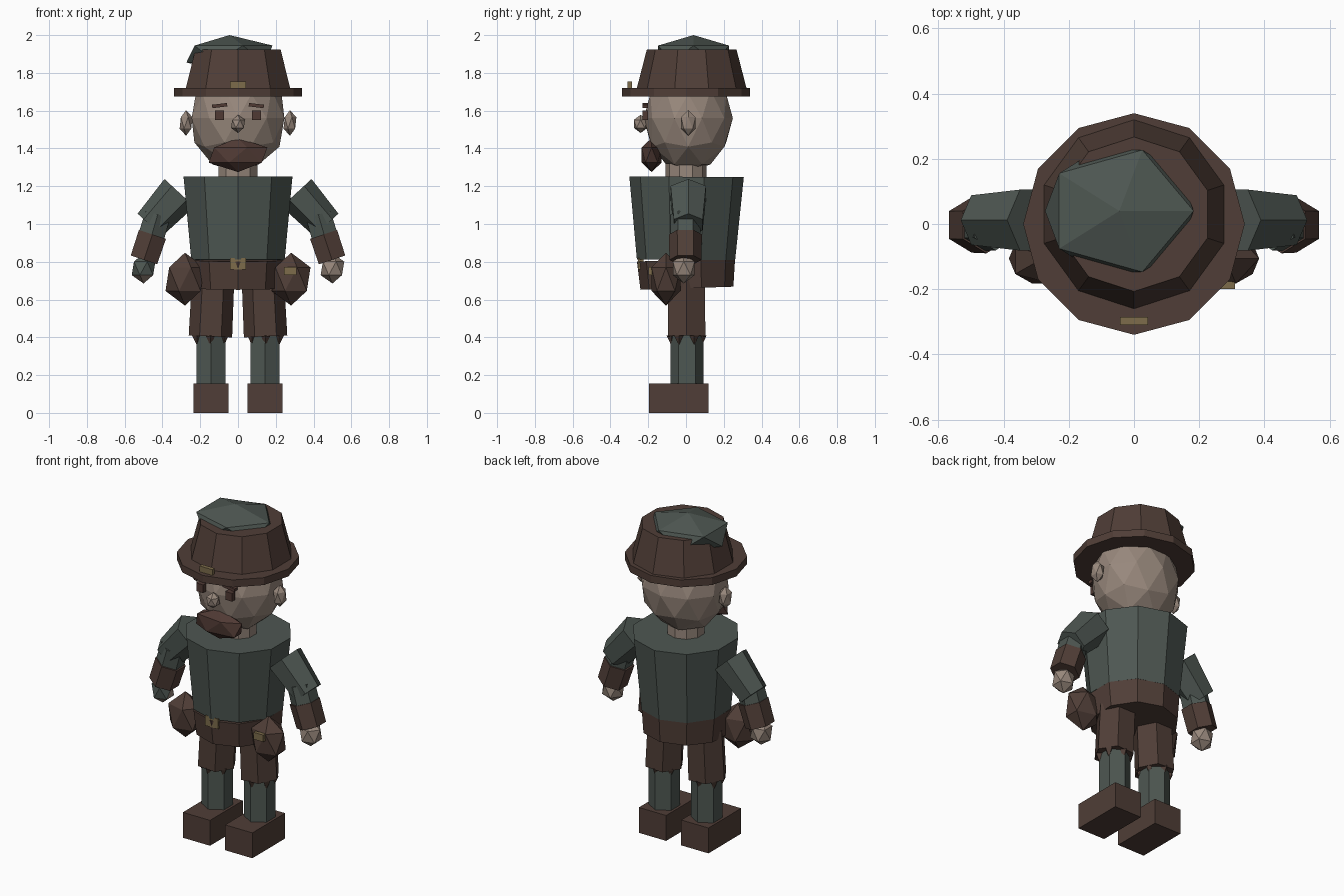
import bpy, bmesh, math
from mathutils import Matrix, Vector

cube = bpy.data.objects.get("Cube")
if cube:
    bpy.data.objects.remove(cube, do_unlink=True)

X, Y = Vector((1, 0, 0)), Vector((0, 1, 0))


def material(name, rgb):
    m = bpy.data.materials.new(name)
    m.use_nodes = True
    m.diffuse_color = (*rgb, 1)
    bsdf = m.node_tree.nodes["Principled BSDF"]
    bsdf.inputs["Base Color"].default_value = (*rgb, 1)
    bsdf.inputs["Roughness"].default_value = 0.8
    return m


leather = material("brown_leather", (0.08, 0.048, 0.038))
cloth = material("grey_green_cloth", (0.076, 0.095, 0.084))
skin = material("skin", (0.314, 0.246, 0.202))
brass = material("dull_brass", (0.205, 0.15, 0.07))
hair = material("dark_brown_hair", (0.08, 0.042, 0.034))


def finish(bm, name, mat):
    bmesh.ops.recalc_face_normals(bm, faces=bm.faces)
    me = bpy.data.meshes.new(name)
    bm.to_mesh(me)
    bm.free()
    me.materials.append(mat)
    ob = bpy.data.objects.new(name, me)
    bpy.context.collection.objects.link(ob)
    return ob


def box(name, mat, centre, size, tilt=0):
    bm = bmesh.new()
    mx = (Matrix.Translation(centre) @ Matrix.Rotation(tilt, 4, 'Y')
          @ Matrix.Diagonal((*size, 1)))
    bmesh.ops.create_cube(bm, size=1, matrix=mx)
    return finish(bm, name, mat)


def gem(name, mat, centre, scale, level=1):
    """Faceted ball stretched along each axis."""
    bm = bmesh.new()
    mx = Matrix.Translation(centre) @ Matrix.Diagonal((*scale, 1))
    bmesh.ops.create_icosphere(bm, subdivisions=level, radius=1, matrix=mx)
    return finish(bm, name, mat)


def tube(name, mat, sides, start, end, r1, r2, side=X):
    """Tapered prism from start to end; its corners begin square to 'side'."""
    a, b = Vector(start), Vector(end)
    z = (b - a).normalized()
    x = (side - z * side.dot(z)).normalized()
    rot = Matrix((x, z.cross(x), z)).transposed().to_4x4()
    bm = bmesh.new()
    bmesh.ops.create_cone(bm, cap_ends=True, segments=sides, radius1=r1,
                          radius2=r2, depth=(b - a).length,
                          matrix=Matrix.Translation((a + b) / 2) @ rot)
    return finish(bm, name, mat)


# Torso, hips and belt buckle
tube("torso", cloth, 10, (0, 0, 0.81), (0, 0.003, 1.25), 0.26, 0.303)
tube("hips", leather, 10, (0, 0.005, 0.66), (0, 0, 0.81), 0.246, 0.26)
box("belt_buckle", brass, (0, -0.24, 0.79), (0.086, 0.03, 0.062))

# Head
tube("neck", skin, 10, (0, 0, 1.22), (0, 0, 1.32), 0.108, 0.108)
gem("head", skin, (0, 0.012, 1.56), (0.258, 0.236, 0.287), 2)
gem("nose", skin, (0, -0.24, 1.53), (0.042, 0.042, 0.048))
gem("beard", hair, (0, -0.182, 1.365), (0.174, 0.062, 0.09))

# Hat with a cloth patch bulging out of the crown
tube("hat_brim", leather, 12, (0, 0, 1.675), (0, 0, 1.72), 0.34, 0.34)
tube("hat_crown", leather, 10, (0, 0.03, 1.72), (0, 0.03, 1.925), 0.29, 0.237)
box("hat_clasp", brass, (0, -0.298, 1.737), (0.086, 0.024, 0.036))
gem("hat_patch", cloth, (-0.045, 0.04, 1.9), (0.255, 0.22, 0.1))

for s, label in ((1, "left_"), (-1, "right_")):
    # Face details
    gem(label + "ear", skin, (s * 0.275, 0.012, 1.535), (0.038, 0.045, 0.068))
    box(label + "eye", hair, (s * 0.098, -0.215, 1.575), (0.046, 0.03, 0.05))
    box(label + "brow", hair, (s * 0.097, -0.215, 1.627), (0.08, 0.03, 0.018),
        s * 0.12)

    # Arm
    tube(label + "upper_arm", cloth, 6, (s * 0.31, 0.012, 1.165),
         (s * 0.467, 0.012, 0.995), 0.108, 0.088, Y)
    tube(label + "forearm", cloth, 6, (s * 0.425, -0.003, 1.05),
         (s * 0.46, -0.003, 0.93), 0.078, 0.08)
    tube(label + "cuff", leather, 6, (s * 0.453, -0.003, 0.945),
         (s * 0.498, -0.003, 0.81), 0.087, 0.085)
    hand = gem(label + "hand", skin, (s * 0.5, -0.012, 0.765),
               (0.07, 0.068, 0.08))
    if s < 0:
        # Wrapping across the front of one hand
        hand.data.materials.append(cloth)
        for f in hand.data.polygons:
            if f.normal.y < -0.1 and f.center.z > 0.74:
                f.material_index = 1

    # Pouch on the belt
    gem(label + "pouch", leather, (s * 0.281, -0.106, 0.708),
        (0.115, 0.09, 0.14))

    # Leg
    tube(label + "shorts", leather, 6, (s * 0.146, 0.003, 0.405),
         (s * 0.132, 0.003, 0.7), 0.115, 0.112, Y)
    tube(label + "shin", cloth, 6, (s * 0.143, 0.005, 0.12),
         (s * 0.143, 0.005, 0.43), 0.088, 0.088)
    box(label + "boot", leather, (s * 0.143, -0.039, 0.0775),
        (0.184, 0.316, 0.155))

    # Ragged hem
    for i in range(6):
        a = math.radians(30 + 60 * i)
        x, y = s * 0.146 + 0.082 * math.cos(a), 0.003 + 0.08 * math.sin(a)
        tube(label + "hem_tatter", leather, 4, (x, y, 0.355), (x, y, 0.41),
             0, 0.026)

box("pouch_tag", brass, (0.277, -0.188, 0.752), (0.066, 0.022, 0.042))
